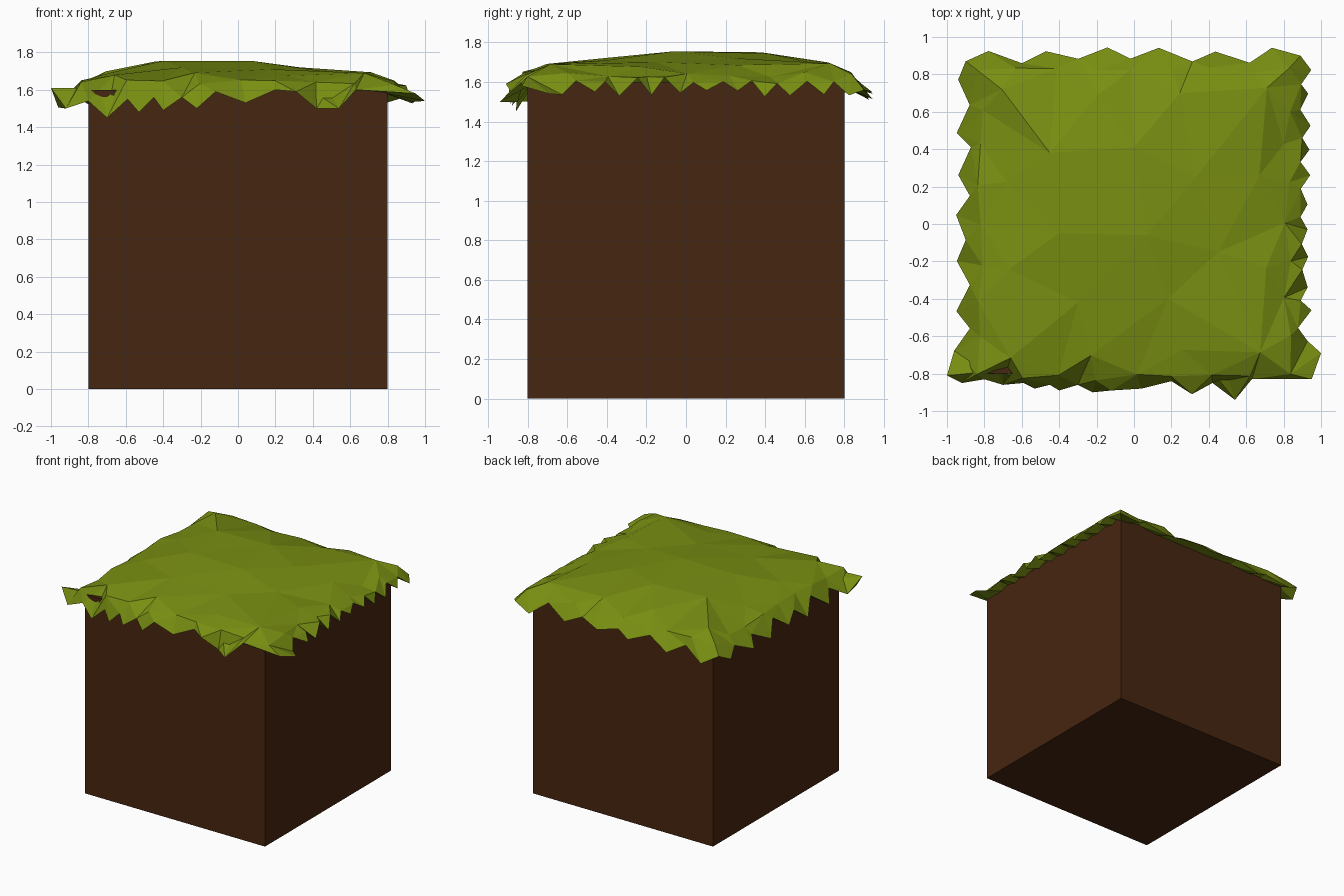
import bpy, bmesh, random
from mathutils import Vector
from mathutils.geometry import delaunay_2d_cdt

if "Cube" in bpy.data.objects:
    bpy.data.objects.remove(bpy.data.objects["Cube"])

random.seed(4)


def material(name, rgb):
    m = bpy.data.materials.new(name)
    m.diffuse_color = (*rgb, 1)
    m.use_nodes = True
    m.node_tree.nodes["Principled BSDF"].inputs["Base Color"].default_value = m.diffuse_color
    return m


# soil block
bpy.ops.mesh.primitive_cube_add(size=1.6, location=(0, 0, 0.8))
soil = bpy.context.object
soil.name = "soil_block"
soil.data.materials.append(material("soil", (0.062, 0.019, 0.005)))


def fringe(a, b, n, z_tip, z_gap, lo, hi):
    """Zigzag blades between two corners; tips lean out and hang low."""
    a, b = Vector(a), Vector(b)
    side = (b - a).normalized()
    horizontal = abs(side.x) > abs(side.y)
    sign = (-1 if side.x > 0 else 1) if horizontal else (1 if side.y > 0 else -1)
    pts = []
    for i in range(1, n):
        p = a.lerp(b, (i + random.uniform(-0.2, 0.2)) / n)
        tip = i % 2
        out = sign * ((hi if tip else lo) + random.uniform(-0.015, 0.015))
        z = (z_tip if tip else z_gap) + random.uniform(-0.02, 0.02)
        pts.append((p.x, out, z) if horizontal else (out, p.y, z))
    return pts


# ragged outline, counter-clockwise from the front left corner
FL, FR = (-1.0, -0.81, 1.61), (0.95, -0.83, 1.58)
BR, BL = (0.89, 0.90, 1.56), (-0.90, 0.87, 1.58)
front = [(-0.92, -0.85, 1.50), (-0.80, -0.83, 1.54), (-0.70, -0.86, 1.45),
         (-0.59, -0.85, 1.55), (-0.53, -0.88, 1.48), (-0.45, -0.86, 1.56),
         (-0.40, -0.89, 1.49), (-0.30, -0.86, 1.56), (-0.22, -0.90, 1.50),
         (-0.12, -0.89, 1.59), (0.04, -0.88, 1.53), (0.20, -0.84, 1.60),
         (0.31, -0.91, 1.59), (0.42, -0.85, 1.50), (0.54, -0.94, 1.50),
         (0.63, -0.83, 1.60)]
right_corner = (1.0, -0.69, 1.54)
outline = ([FL] + front + [FR, right_corner]
           + fringe(right_corner, BR, 22, 1.54, 1.61, 0.89, 0.94)
           + [BR] + fringe(BR, BL, 12, 1.53, 1.59, 0.87, 0.93)
           + [BL] + fringe(BL, FL, 14, 1.52, 1.59, 0.885, 0.95))


def ring(r, n, z, jitter):
    """Points along a square of half-width r."""
    pts = []
    corners = [(-r, -r), (r, -r), (r, r), (-r, r)]
    for k in range(4):
        a, b = Vector(corners[k]), Vector(corners[(k + 1) % 4])
        for i in range(n):
            p = a.lerp(b, i / n)
            pts.append((p.x + random.uniform(-jitter, jitter),
                        p.y + random.uniform(-jitter, jitter),
                        z + random.uniform(-0.015, 0.015)))
    return pts


# gently domed top: shoulder rings and a few mounds
mounds = [(-0.45, 0.38, 1.75), (0.0, 0.41, 1.745), (0.07, -0.06, 1.755),
          (-0.4, -0.05, 1.755), (0.33, 0.25, 1.72), (0.18, -0.4, 1.71),
          (-0.3, -0.42, 1.72), (0.45, -0.15, 1.70)]
top = outline + ring(0.82, 8, 1.64, 0.02) + ring(0.69, 3, 1.69, 0.04) + mounds

n = len(outline)
flat = [Vector(p[:2]) for p in top]
verts, _, faces, origin, _, _ = delaunay_2d_cdt(flat, [], [list(range(n))], 1, 1e-5)
bm = bmesh.new()
made = {}
vs = []
for co, src in zip(verts, origin):
    z = top[src[0]][2] if src else 1.6
    v = bm.verts.new((co.x, co.y, z))
    vs.append(v)
    for s in src:
        made[s] = v
for f in faces:
    bm.faces.new([vs[i] for i in f])

# underside strip tucked back to the soil walls
lim = 0.79
under = [bm.verts.new((max(-lim, min(lim, x)), max(-lim, min(lim, y)), max(1.58, z)))
         for x, y, z in outline]
for i in range(n):
    j = (i + 1) % n
    bm.faces.new((made[j], made[i], under[i]))
    bm.faces.new((made[j], under[i], under[j]))
bmesh.ops.remove_doubles(bm, verts=bm.verts[:], dist=1e-4)
bmesh.ops.recalc_face_normals(bm, faces=bm.faces[:])
if sum(f.normal.z * f.calc_area() for f in bm.faces) < 0:
    bmesh.ops.reverse_faces(bm, faces=bm.faces[:])

mesh = bpy.data.meshes.new("grass_cap")
bm.to_mesh(mesh)
bm.free()
grass = bpy.data.objects.new("grass_cap", mesh)
bpy.context.collection.objects.link(grass)
mesh.materials.append(material("grass", (0.19, 0.275, 0.006)))
